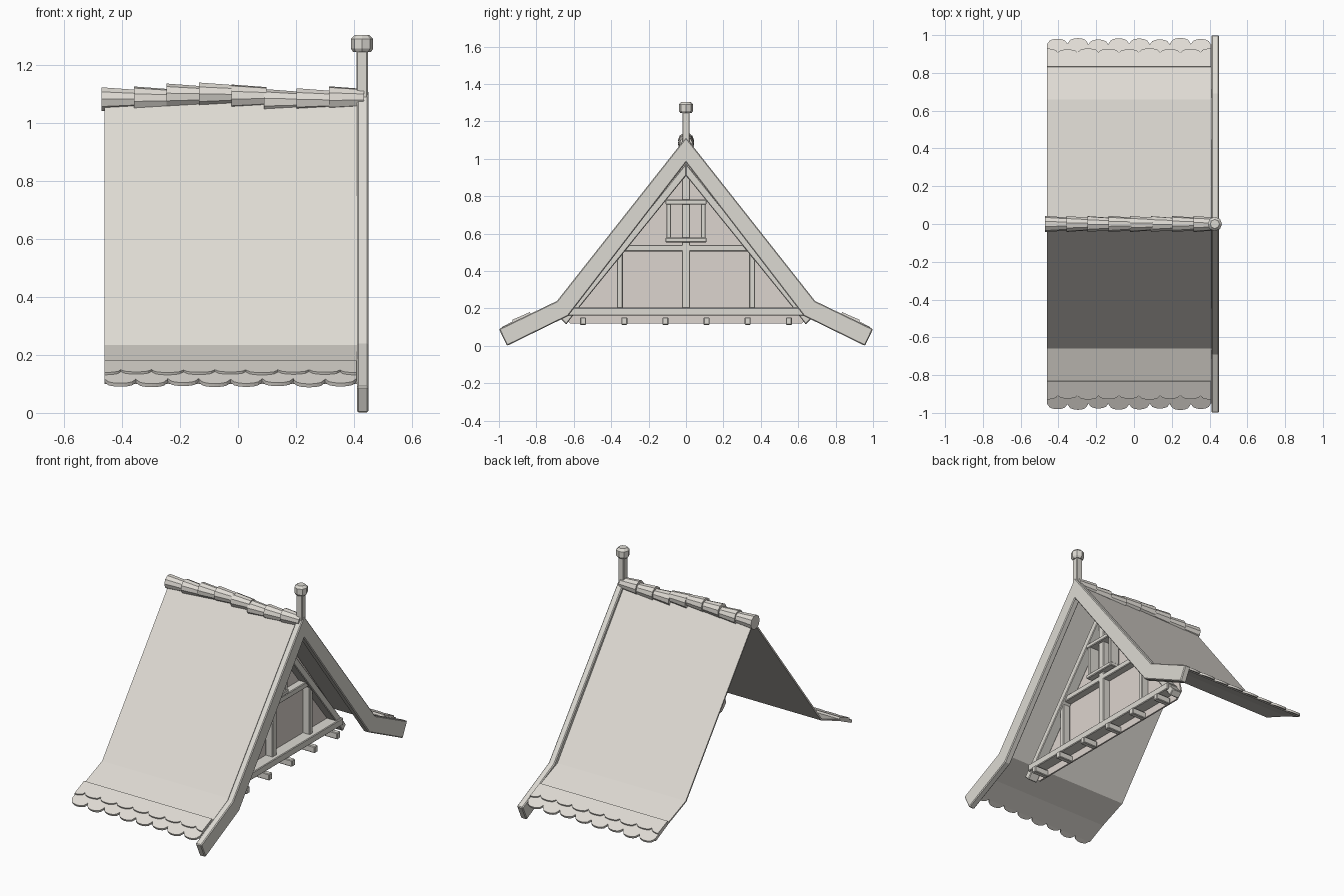
import bpy, bmesh, math
from mathutils import Vector, Matrix

cube = bpy.data.objects.get("Cube")
if cube:
    bpy.data.objects.remove(cube, do_unlink=True)


def material(name, rgb):
    m = bpy.data.materials.new(name)
    m.use_nodes = True
    m.diffuse_color = (*rgb, 1)
    bsdf = m.node_tree.nodes["Principled BSDF"]
    bsdf.inputs["Base Color"].default_value = (*rgb, 1)
    bsdf.inputs["Roughness"].default_value = 0.9
    return m


ROOF = material("warm stone", (0.74, 0.71, 0.66))
TIMBER = material("pale timber", (0.72, 0.70, 0.65))
WALL = material("plaster", (0.72, 0.66, 0.62))


def finish(name, bm, mat, bevel=0):
    bmesh.ops.recalc_face_normals(bm, faces=bm.faces[:])
    mesh = bpy.data.meshes.new(name)
    bm.to_mesh(mesh)
    bm.free()
    mesh.materials.append(mat)
    ob = bpy.data.objects.new(name, mesh)
    bpy.context.collection.objects.link(ob)
    if bevel:
        mod = ob.modifiers.new("edge", "BEVEL")
        mod.width = bevel
        mod.segments = 1
    return ob


def add_solid(bm, outline, offset):
    """Extrude a flat outline along an offset."""
    low = [bm.verts.new(p) for p in outline]
    high = [bm.verts.new(Vector(p) + Vector(offset)) for p in outline]
    bm.faces.new(low)
    bm.faces.new(high)
    n = len(low)
    for i in range(n):
        j = (i + 1) % n
        bm.faces.new((low[i], low[j], high[j], high[i]))


def slab(name, yz, x0, x1, mat, bevel=0):
    """Profile in the y-z plane, extruded along x."""
    bm = bmesh.new()
    add_solid(bm, [(x0, y, z) for y, z in yz], (x1 - x0, 0, 0))
    return finish(name, bm, mat, bevel)


def box(name, y0, y1, z0, z1, x0, x1, mat=TIMBER, bevel=0.004):
    return slab(name, [(y0, z0), (y1, z0), (y1, z1), (y0, z1)], x0, x1, mat, bevel)


def mirrored(half):
    """Complete a profile that starts at the centre line and ends on it."""
    return half + [(-y, z) for y, z in reversed(half) if y > 0]


# Roof skin with flared eaves
slab("roof_skin", mirrored([(0, 1.09), (0.66, 0.235), (0.83, 0.168), (0.95, 0.108),
                            (0.948, 0.1), (0.828, 0.158), (0.653, 0.228), (0, 1.074)]),
     -0.46, 0.41, ROOF)

# Bargeboard on the gable
slab("bargeboard", mirrored([(0, 1.115), (0.69, 0.24), (1.0, 0.09),
                             (0.957, 0.0), (0.63, 0.16), (0, 0.98)]),
     0.41, 0.45, TIMBER, 0.005)


# Scalloped shingle rows along both eaves
def shingle_row(name, side, start, end, shift, thick):
    (ya, za), (yb, zb) = start, end
    bm = bmesh.new()
    left, right, count = -0.46, 0.408, 8
    width = (right - left) / count
    for i in range(count + (1 if shift else 0)):
        a = left + (i - shift) * width
        outline = []
        x0, x1 = max(a, left), min(a + width, right)
        jitter = 0.03 * math.sin(i * 2.3 + shift * 5)
        for k in range(9):
            x = x0 + (x1 - x0) * k / 8
            u = (x - a) / width * 2 - 1
            t = 0.77 + jitter + 0.2 * math.sqrt(max(0, 1 - u * u))
            outline.append((x, side * (ya + (yb - ya) * t), za + (zb - za) * t))
        outline += [(x1, side * ya, za), (x0, side * ya, za)]
        add_solid(bm, outline, (0, side * thick * 0.4, thick))
    finish(name, bm, ROOF)


for side, tag in ((-1, "front"), (1, "back")):
    shingle_row(tag + "_lower_shingles", side, (0.84, 0.162), (0.98, 0.088), 0, 0.012)
    shingle_row(tag + "_upper_shingles", side, (0.83, 0.168), (0.925, 0.127), 0.5, 0.012)

# Ridge of overlapping tapered tiles, slightly sagging
bm = bmesh.new()
for i, z in enumerate((1.082, 1.083, 1.093, 1.098, 1.09, 1.074, 1.078, 1.084)):
    x = -0.47 + i * 0.112
    place = (Matrix.Translation((x + 0.06, 0, z)) @ Matrix.Rotation(math.pi / 2, 4, "Y")
             @ Matrix.Rotation(0.2 * i, 4, "Z"))
    bmesh.ops.create_cone(bm, cap_ends=True, segments=10, radius1=0.043,
                          radius2=0.034, depth=0.12, matrix=place)
finish("ridge_tiles", bm, ROOF)

# Finial post and knob
box("finial_post", -0.02, 0.02, 1.07, 1.26, 0.408, 0.448)
bm = bmesh.new()
for z, r1, r2, d in ((1.25, 0.03, 0.038, 0.012), (1.273, 0.038, 0.038, 0.034),
                     (1.297, 0.038, 0.024, 0.014)):
    bmesh.ops.create_cone(bm, cap_ends=True, segments=8, radius1=r1, radius2=r2,
                          depth=d, matrix=Matrix.Translation((0.428, 0, z)))
finish("finial_knob", bm, TIMBER)

# Gable wall
slab("gable_wall", mirrored([(0, 1.07), (0.645, 0.23), (0.66, 0.16), (0.62, 0.12)]),
     0.19, 0.2, WALL)

# Timber frame on the wall
BACK, FACE = 0.2, 0.25
box("sill_beam", -0.63, 0.63, 0.162, 0.205, BACK, 0.275)
box("middle_rail", -0.34, 0.34, 0.505, 0.54, BACK, FACE)
box("king_post", -0.022, 0.022, 0.2, 0.92, BACK, FACE)
for side, tag in ((-1, "right"), (1, "left")):
    slab(tag + "_rafter", [(0, 0.91), (side * 0.575, 0.2), (side * 0.64, 0.115),
                           (side * 0.67, 0.145), (0, 0.975)], BACK, 0.265, TIMBER, 0.004)
    box(tag + "_stud", *sorted((side * 0.338, side * 0.37)), 0.2, 0.5, BACK, FACE)
    box(tag + "_window_jamb", *sorted((side * 0.08, side * 0.105)), 0.555, 0.78, BACK, 0.265)
    for y in (0.11, 0.33, 0.55):
        box(tag + "_joist_end", side * y - 0.016, side * y + 0.016, 0.112, 0.152, BACK, 0.3)

# Window frame
box("window_head", -0.11, 0.11, 0.755, 0.782, BACK, 0.27)
box("window_sill", -0.11, 0.11, 0.553, 0.578, BACK, 0.27)
